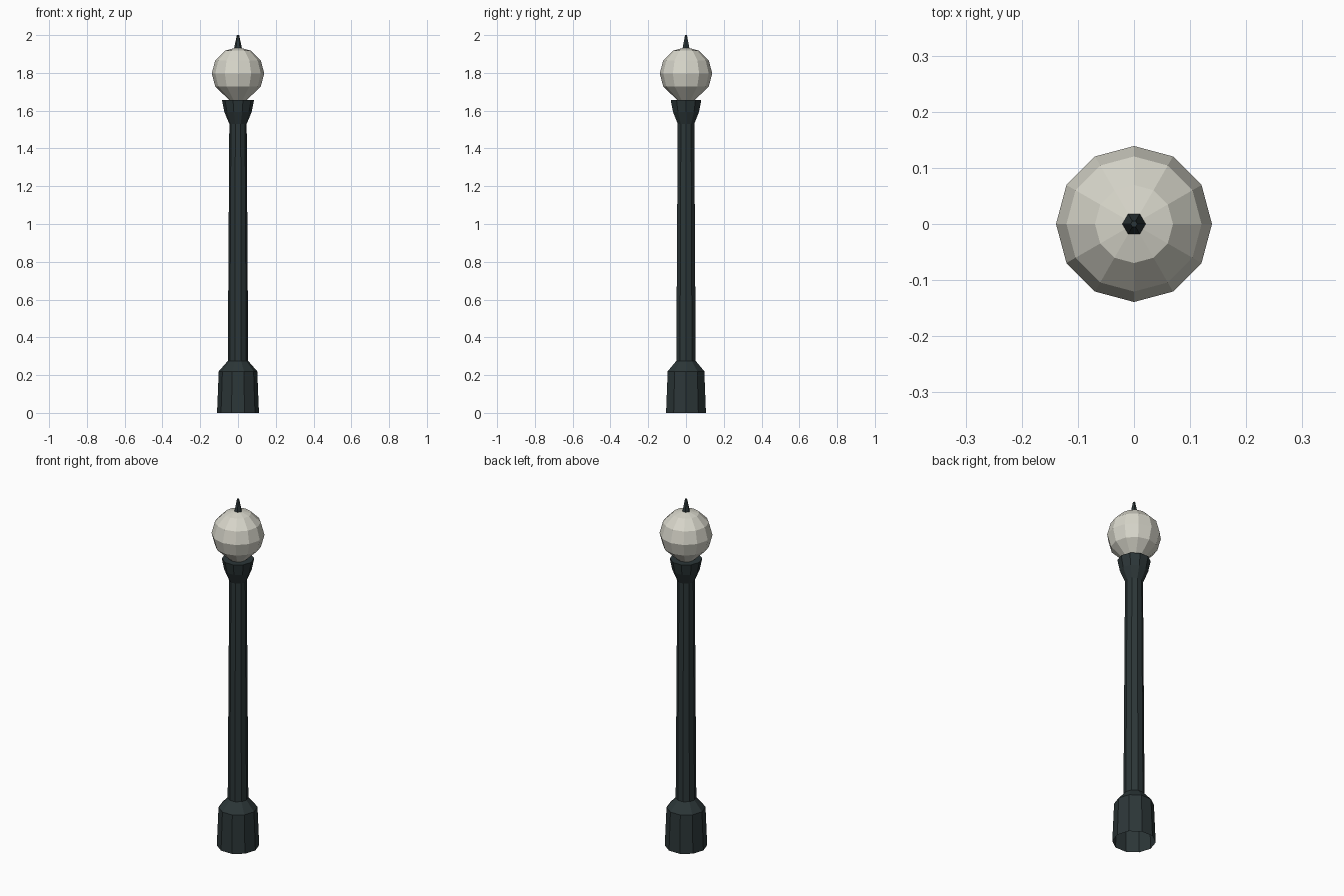
import bpy
import math

cube = bpy.data.objects.get("Cube")
if cube:
    bpy.data.objects.remove(cube, do_unlink=True)


def make_material(name, rgb):
    mat = bpy.data.materials.new(name)
    mat.use_nodes = True
    mat.diffuse_color = (*rgb, 1)
    mat.node_tree.nodes["Principled BSDF"].inputs["Base Color"].default_value = (*rgb, 1)
    return mat


iron = make_material("dark iron", (0.025, 0.037, 0.039))
glass = make_material("frosted glass", (0.68, 0.67, 0.59))


def lathe(name, profile, sides, mat, cap_top=False):
    """Spin (radius, height) points around z into a faceted part."""
    verts, faces = [], []
    for r, z in profile:
        for i in range(sides):
            a = math.tau * i / sides
            verts.append((r * math.cos(a), r * math.sin(a), z))
    for k in range(len(profile) - 1):
        for i in range(sides):
            j = (i + 1) % sides
            a, b = k * sides, (k + 1) * sides
            faces.append((a + i, a + j, b + j, b + i))
    if cap_top:
        last = (len(profile) - 1) * sides
        faces.append(tuple(range(last, last + sides)))
    mesh = bpy.data.meshes.new(name)
    mesh.from_pydata(verts, [], faces)
    mesh.materials.append(mat)
    obj = bpy.data.objects.new(name, mesh)
    bpy.context.collection.objects.link(obj)
    return obj


# Post: flared base, slim tapered pole and cup under the globe
lathe("base", [(0.111, 0), (0.102, 0.22), (0.054, 0.275)], 10, iron)
lathe("pole", [(0.054, 0.275), (0.046, 1.53)], 10, iron)
lathe("globe_cup", [(0.046, 1.53), (0.072, 1.592), (0.085, 1.656)], 10, iron, True)

# Globe with a neck that sinks into the cup
bpy.ops.mesh.primitive_uv_sphere_add(segments=12, ring_count=6, radius=0.139, location=(0, 0, 1.797))
globe = bpy.context.object
globe.name = "globe"
globe.data.materials.append(glass)
for v in globe.data.vertices:
    if v.co.z < -0.1:
        s = 0.045 / 0.0695
        v.co = (v.co.x * s, v.co.y * s, -0.142)

# Pointed finial
lathe("finial", [(0.021, 1.93), (0.006, 2.0)], 6, iron, True)
